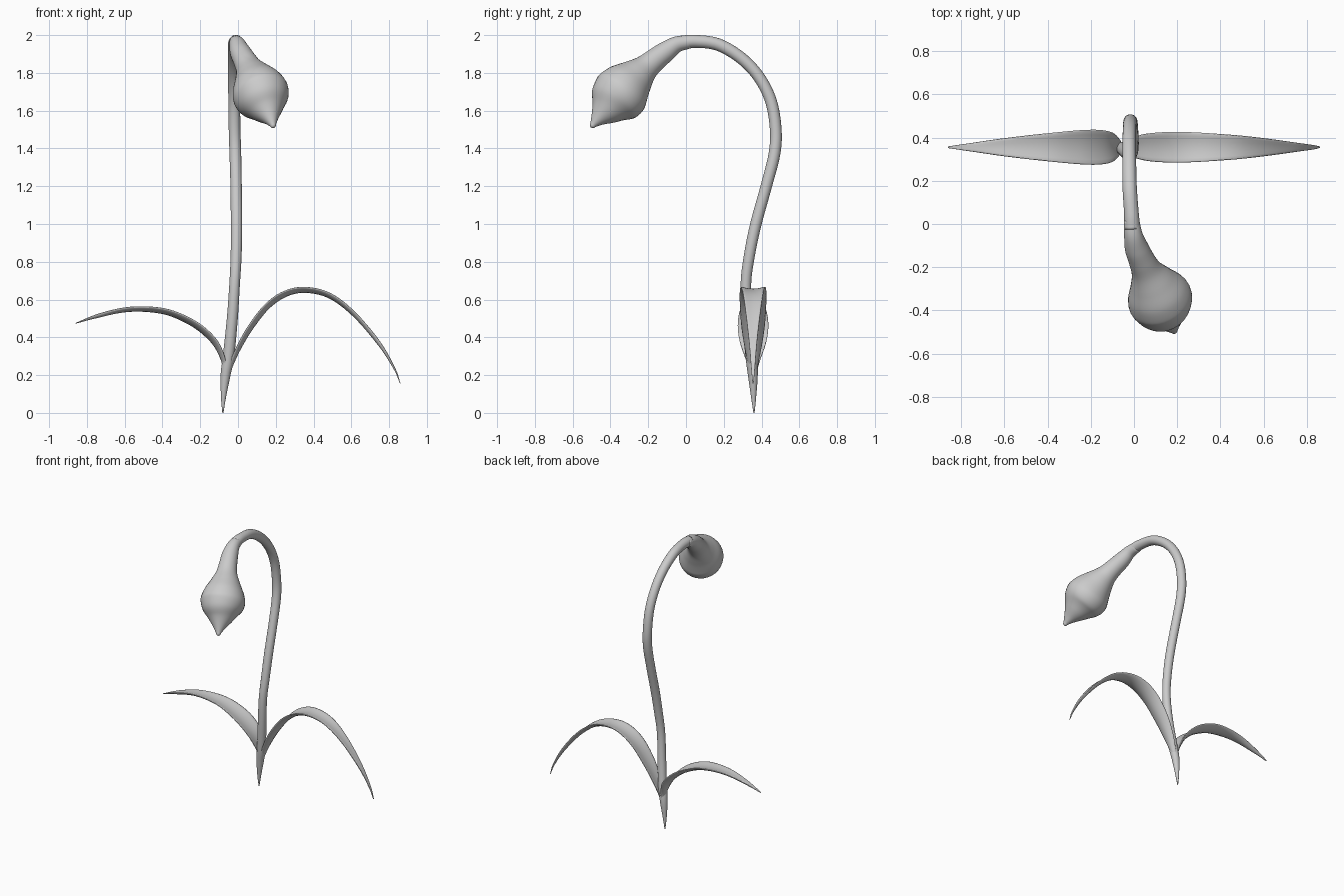
import bpy, bmesh, math
from mathutils import Vector


def spline(points, steps):
    """Catmull-Rom interpolation of tuples of any length."""
    p = [Vector(q) for q in points]
    p = [2 * p[0] - p[1]] + p + [2 * p[-1] - p[-2]]
    out = []
    for i in range(1, len(p) - 2):
        a, b, c, d = p[i - 1:i + 3]
        for k in range(steps):
            t = k / steps
            out.append(0.5 * (2 * b + (c - a) * t + (2 * a - 5 * b + 4 * c - d) * t * t
                              + (3 * b - a - 3 * c + d) * t ** 3))
    return out + [p[-2]]


def loft(name, rings):
    """Skin closed rings of points into a smooth capped solid."""
    bm = bmesh.new()
    loops = [[bm.verts.new(v) for v in ring] for ring in rings]
    n = len(loops[0])
    for a, b in zip(loops, loops[1:]):
        for j in range(n):
            bm.faces.new((a[j], a[(j + 1) % n], b[(j + 1) % n], b[j]))
    bm.faces.new(loops[0][::-1])
    bm.faces.new(loops[-1])
    bmesh.ops.recalc_face_normals(bm, faces=bm.faces)
    for f in bm.faces:
        f.smooth = True
    mesh = bpy.data.meshes.new(name)
    bm.to_mesh(mesh)
    bm.free()
    obj = bpy.data.objects.new(name, mesh)
    bpy.context.collection.objects.link(obj)
    return obj


def tangent(pts, i):
    return (pts[min(i + 1, len(pts) - 1)] - pts[max(i - 1, 0)]).normalized()


def tube(name, path, sides=24, steps=6):
    """Round tube along (x, y, z, radius) points."""
    data = spline(path, steps)
    pts = [Vector(d[:3]) for d in data]
    side = Vector((1, 0, 0))
    rings = []
    for i, p in enumerate(pts):
        t = tangent(pts, i)
        side = (side - t * side.dot(t)).normalized()
        up = t.cross(side)
        r = max(data[i][3], 0.002)
        angles = [2 * math.pi * j / sides for j in range(sides)]
        rings.append([p + r * (side * math.cos(a) + up * math.sin(a)) for a in angles])
    return loft(name, rings)


def leaf(name, path, y=0.355, half=8, steps=5):
    """Channelled blade along (x, z, half width) points."""
    data = spline(path, steps)
    pts = [Vector((d[0], y, d[1])) for d in data]
    across = Vector((0, 1, 0))
    rings = []
    for i, p in enumerate(pts):
        up = tangent(pts, i).cross(across)
        if pts[-1].x > pts[0].x:
            pass
        else:
            up = -up
        w = max(data[i][2], 0.003)
        thick = min(0.011, w * 0.5)
        depth = 0.3 * w
        ring = []
        for j in range(2 * half):
            a = math.pi * j / half
            u = math.cos(a)
            ring.append(p + across * w * u
                        + up * (depth * (u * u - 0.6) + thick * math.sin(a)))
        rings.append(ring)
    return loft(name, rings)


# Stem, tapering to a point at the ground and arching over
tube("stem", [
    (-0.08, 0.36, 0.0, 0.003), (-0.077, 0.358, 0.08, 0.013),
    (-0.066, 0.354, 0.2, 0.026), (-0.05, 0.345, 0.3, 0.030),
    (-0.03, 0.325, 0.5, 0.029), (-0.018, 0.317, 0.68, 0.028),
    (-0.01, 0.335, 0.83, 0.029), (-0.008, 0.37, 1.0, 0.030),
    (-0.010, 0.425, 1.2, 0.030), (-0.014, 0.468, 1.37, 0.031),
    (-0.018, 0.475, 1.5, 0.031), (-0.020, 0.45, 1.65, 0.031),
    (-0.022, 0.385, 1.78, 0.031), (-0.022, 0.29, 1.88, 0.032),
    (-0.020, 0.17, 1.95, 0.033), (-0.012, 0.05, 1.967, 0.034),
    (-0.008, -0.02, 1.96, 0.038)])

# Nodding bud with a swollen neck and a pointed tip
tube("bud", [
    (-0.012, 0.02, 1.965, 0.035), (-0.003, -0.05, 1.95, 0.043),
    (0.012, -0.11, 1.91, 0.055), (0.035, -0.165, 1.868, 0.061),
    (0.058, -0.215, 1.825, 0.072), (0.082, -0.265, 1.778, 0.103),
    (0.105, -0.315, 1.728, 0.138), (0.122, -0.352, 1.685, 0.150),
    (0.138, -0.390, 1.645, 0.132), (0.155, -0.425, 1.602, 0.089),
    (0.172, -0.463, 1.560, 0.046), (0.183, -0.488, 1.530, 0.021),
    (0.188, -0.498, 1.515, 0.012), (0.190, -0.501, 1.510, 0.002)], 32)

# Two arching leaves
leaf("left_leaf", [
    (-0.068, 0.20, 0.015), (-0.07, 0.27, 0.035), (-0.105, 0.36, 0.067),
    (-0.165, 0.43, 0.08), (-0.25, 0.49, 0.079), (-0.37, 0.54, 0.068),
    (-0.50, 0.556, 0.054), (-0.62, 0.548, 0.039), (-0.75, 0.515, 0.020),
    (-0.86, 0.475, 0.004)])
leaf("right_leaf", [
    (-0.06, 0.20, 0.015), (-0.035, 0.27, 0.030), (0.0, 0.35, 0.046),
    (0.06, 0.455, 0.062), (0.15, 0.57, 0.070), (0.25, 0.638, 0.070),
    (0.36, 0.658, 0.064), (0.49, 0.625, 0.054), (0.62, 0.525, 0.039),
    (0.75, 0.37, 0.021), (0.83, 0.235, 0.010), (0.86, 0.155, 0.003)])
